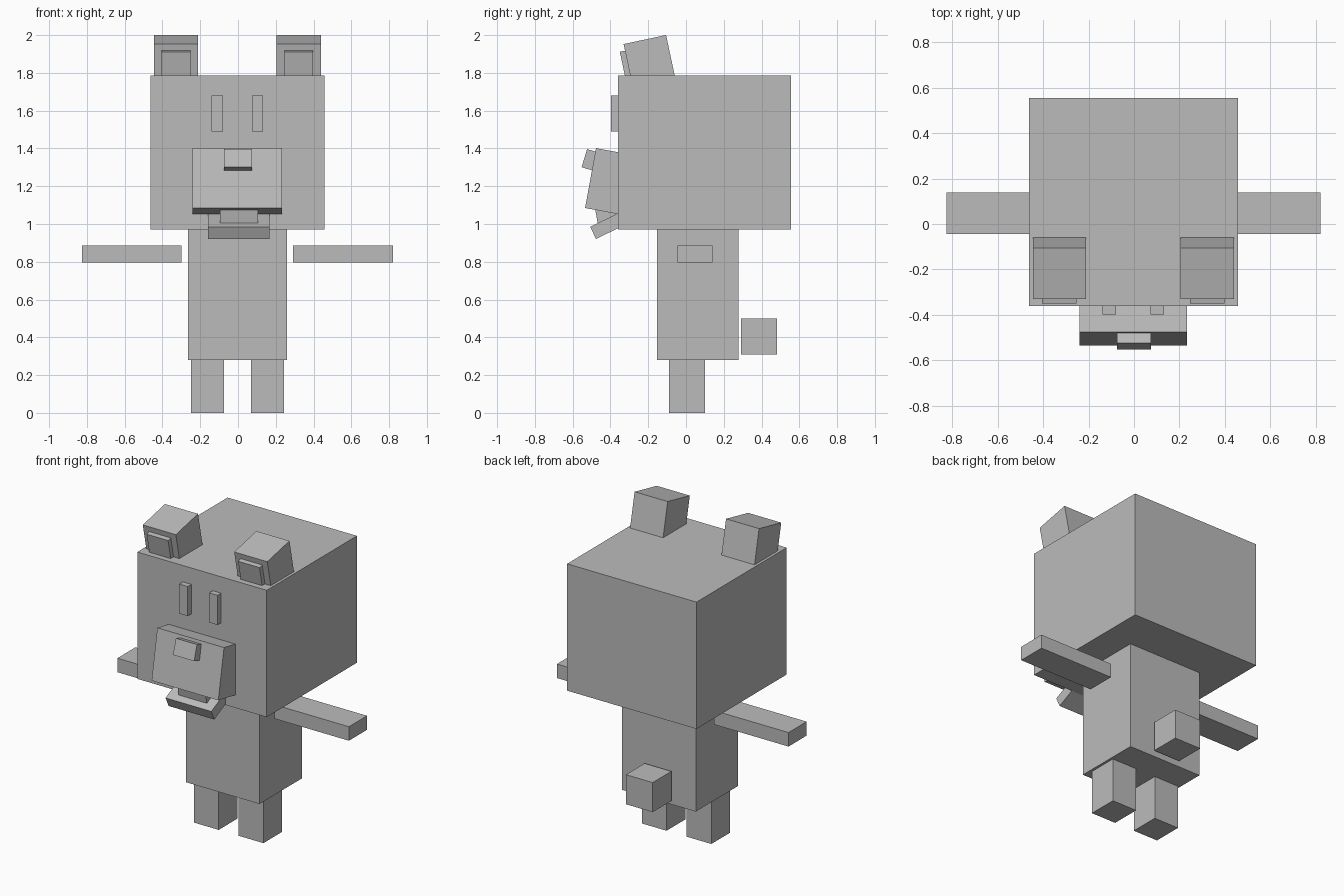
import bpy
import math
from mathutils import Matrix, Vector

default_cube = bpy.data.objects.get("Cube")
if default_cube:
    bpy.data.objects.remove(default_cube, do_unlink=True)

# One plain grey for the whole bear
grey = bpy.data.materials.new("plain_grey")
grey.use_nodes = True
grey.diffuse_color = (0.5, 0.5, 0.5, 1)
grey.node_tree.nodes["Principled BSDF"].inputs["Base Color"].default_value = (0.5, 0.5, 0.5, 1)


def block(name, center, size, tilt=0):
    """Box of the given size, tilted in degrees about x."""
    bpy.ops.mesh.primitive_cube_add(size=1)
    obj = bpy.context.object
    obj.name = name
    obj.data.transform(Matrix.Diagonal((*size, 1)))
    obj.location = center
    obj.rotation_euler.x = math.radians(tilt)
    obj.data.materials.append(grey)
    return obj


def span(name, x, y, z):
    """Upright box between the given limits."""
    limits = (x, y, z)
    return block(name, [(a + b) / 2 for a, b in limits], [b - a for a, b in limits])


# Head, body and tail
span("head", (-0.463, 0.457), (-0.361, 0.555), (0.97, 1.785))
span("body", (-0.264, 0.26), (-0.153, 0.278), (0.28, 0.97))
span("tail", (-0.1, 0.09), (0.291, 0.481), (0.31, 0.5))

# Paired parts, mirrored about a line just off the centre
MID = -0.003
EAR_TILT = 12
ear_center = Vector((0, -0.194, 1.864))
turn = Matrix.Rotation(math.radians(EAR_TILT), 3, "X")
inner_center = ear_center + turn @ Vector((0, -0.12, 0.004))

for side, s in (("left", 1), ("right", -1)):
    def at(x, y, z):
        return (MID + s * x, y, z)

    block(f"{side}_leg", at(0.159, 0.005, 0.14), (0.176, 0.19, 0.28))
    block(f"{side}_arm", at(0.559, 0.047, 0.84), (0.528, 0.184, 0.09))
    block(f"{side}_eye", at(0.106, -0.37, 1.585), (0.06, 0.056, 0.19))
    block(f"{side}_ear", at(0.325, *ear_center.yz), (0.235, 0.23, 0.23), EAR_TILT)
    block(f"{side}_inner_ear", at(0.325, *inner_center.yz), (0.152, 0.046, 0.15), EAR_TILT)

# Muzzle, nose and open mouth
block("muzzle", (-0.003, -0.407, 1.225), (0.474, 0.2, 0.322), -10.4)
block("nose", (0, -0.5, 1.337), (0.15, 0.08, 0.1), -17)
block("tongue", (0.005, -0.396, 1.059), (0.2, 0.16, 0.08), 10)
block("lower_jaw", (0.003, -0.393, 1.001), (0.325, 0.22, 0.071), 26)
